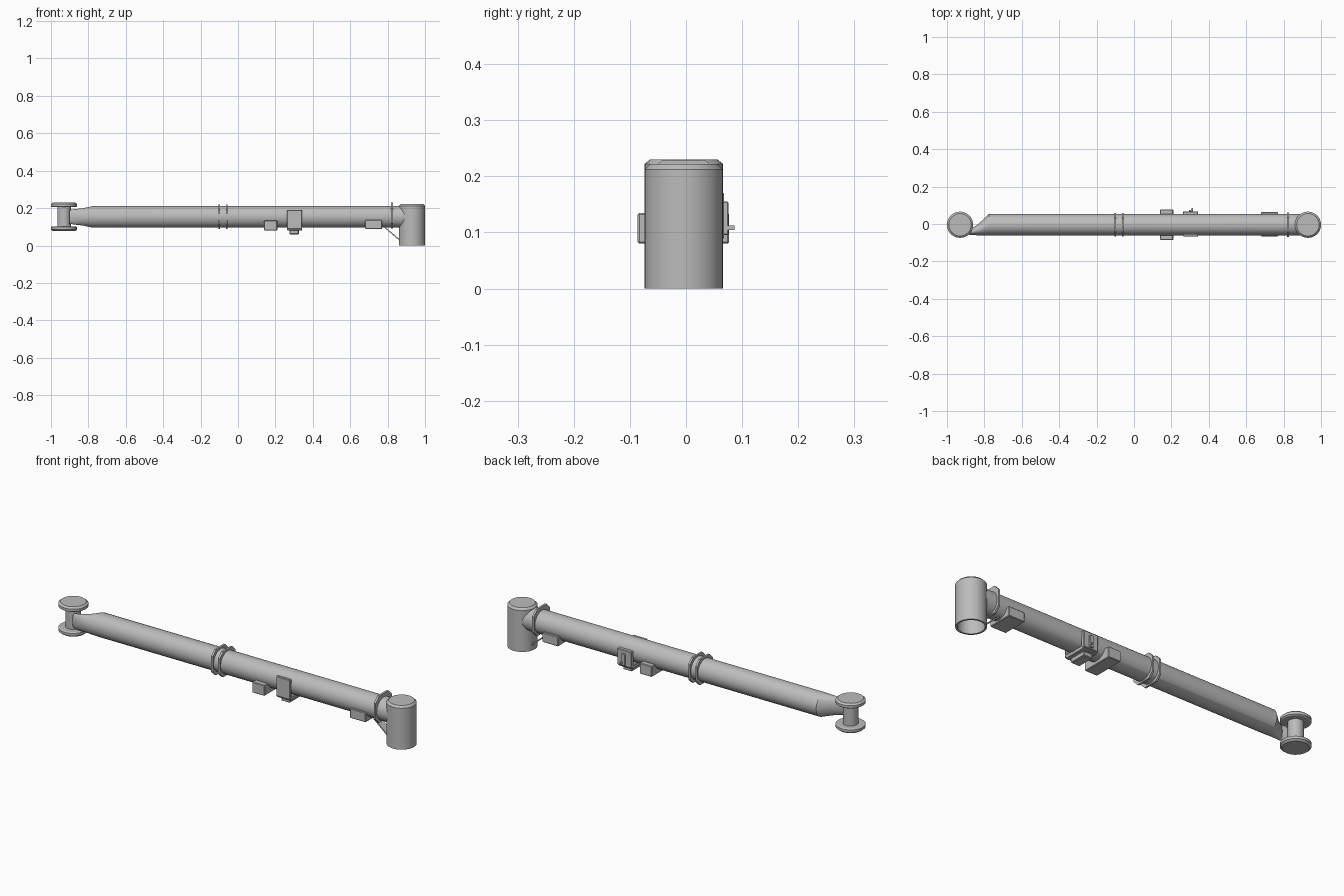
import bpy, bmesh, math
from mathutils import Vector

cube = bpy.data.objects.get("Cube")
if cube:
    bpy.data.objects.remove(cube, do_unlink=True)

steel = bpy.data.materials.new("steel grey")
steel.use_nodes = True
GREY = (0.5, 0.5, 0.5, 1)
steel.diffuse_color = GREY
steel.node_tree.nodes["Principled BSDF"].inputs["Base Color"].default_value = GREY

YC, ZC = -0.004, 0.153   # beam axis
R_BEAM, R_POST = 0.058, 0.07
X_POST = 0.93


def finish(name, bm, smooth=False):
    bmesh.ops.recalc_face_normals(bm, faces=bm.faces)
    mesh = bpy.data.meshes.new(name)
    bm.to_mesh(mesh)
    bm.free()
    mesh.materials.append(steel)
    obj = bpy.data.objects.new(name, mesh)
    bpy.context.collection.objects.link(obj)
    if smooth:
        bpy.ops.object.select_all(action='DESELECT')
        obj.select_set(True)
        bpy.context.view_layer.objects.active = obj
        bpy.ops.object.shade_smooth_by_angle(angle=math.radians(30))
    return obj


def skin(name, rings, smooth=True):
    """Join rings of points into a capped solid."""
    bm = bmesh.new()
    loops = [[bm.verts.new(p) for p in ring] for ring in rings]
    n = len(loops[0])
    for a, b in zip(loops, loops[1:]):
        for i in range(n):
            j = (i + 1) % n
            bm.faces.new((a[i], a[j], b[j], b[i]))
    bm.faces.new(loops[0])
    bm.faces.new(loops[-1])
    return finish(name, bm, smooth)


def turned(name, x, profile, n=40):
    """Solid of revolution about a vertical axis from (radius, z) pairs."""
    angles = [math.tau * i / n for i in range(n)]
    return skin(name, [[(x + r * math.cos(a), YC + r * math.sin(a), z)
                        for a in angles] for r, z in profile])


def box(name, x, y, z, bevel=0.003):
    bm = bmesh.new()
    bmesh.ops.create_cube(bm, size=1)
    for v in bm.verts:
        v.co = [lo + (hi - lo) * (c + 0.5) for c, (lo, hi) in zip(v.co, (x, y, z))]
    obj = finish(name, bm)
    if bevel:
        mod = obj.modifiers.new("edge", 'BEVEL')
        mod.width = bevel
        mod.segments = 1
    return obj


def oval(x, y0, y1, half_z, n=40):
    yc, ry = (y0 + y1) / 2, (y1 - y0) / 2
    return [(x, yc + ry * math.cos(math.tau * i / n),
             ZC + half_z * math.sin(math.tau * i / n)) for i in range(n)]


# Main beam: slanted, flattened tip on the right, saddle joint on the left
lo, hi = YC - R_BEAM, YC + R_BEAM
straight = oval(0, lo, hi, R_BEAM)
saddle = [(X_POST - math.sqrt(0.066 ** 2 - (y - YC) ** 2), y, z) for _, y, z in straight]
skin("main_beam", [oval(-0.90, -0.055, -0.022, 0.037),
                   oval(-0.875, -0.058, -0.03, 0.041),
                   oval(-0.83, -0.061, 0.002, 0.046),
                   oval(-0.775, lo, hi, R_BEAM),
                   oval(0.8, lo, hi, R_BEAM), saddle])

# Hollow post, open at the bottom
turned("hollow_post", X_POST, [(0.061, 0.19), (0.061, 0), (R_POST, 0),
                               (R_POST, 0.212), (0.06, 0.222)])

# Spool at the other end
turned("spool_axle", -0.93, [(0.036, 0.09), (0.036, 0.215)])
turned("spool_top_disc", -0.93, [(0.064, 0.205), (R_POST, 0.209), (R_POST, 0.222), (0.06, 0.23)])
turned("spool_bottom_disc", -0.93, [(0.06, 0.077), (R_POST, 0.085), (R_POST, 0.098), (0.064, 0.102)])


# Chamfered flange plates around the beam
def flange(name, x, thick, w, z0, z1, cut):
    corners = [(-w, z0 + cut), (-w + cut, z0), (w - cut, z0), (w, z0 + cut),
               (w, z1 - cut), (w - cut, z1), (-w + cut, z1), (-w, z1 - cut)]
    skin(name, [[(x + s * thick / 2, YC + y, z) for y, z in corners] for s in (-1, 1)], False)


for name, x in (("middle_flange_right", -0.10), ("middle_flange_left", -0.06)):
    flange(name, x, 0.01, 0.064, 0.089, 0.219, 0.026)
flange("end_flange", 0.824, 0.011, 0.066, 0.092, 0.229, 0.028)

# Blocks slung across the underside
box("cross_block", (0.14, 0.21), (-0.086, 0.077), (0.08, 0.135))
box("end_block", (0.68, 0.77), (-0.066, 0.064), (0.087, 0.136))

# Clamp: two side plates, a saddle underneath and a lower tab
box("clamp_front_plate", (0.262, 0.343), (-0.067, -0.052), (0.088, 0.19))
box("clamp_back_plate", (0.262, 0.343), (0.048, 0.068), (0.088, 0.172))
box("clamp_base", (0.262, 0.343), (-0.06, 0.06), (0.08, 0.1))
box("clamp_tab", (0.275, 0.325), (-0.045, 0.045), (0.06, 0.085))

# Latch on the back of the clamp
box("latch_bar", (0.294, 0.314), (0.066, 0.076), (0.095, 0.155), 0.002)
box("latch_pin", (0.308, 0.316), (0.07, 0.086), (0.104, 0.112), 0)

# Thin diagonal brace between beam and post
a, b = Vector((0.785, YC, 0.097)), Vector((0.866, YC, 0.028))
side = Vector((0, 1, 0))
across = (b - a).cross(side).normalized()
skin("diagonal_brace", [[p + 0.02 * s * side + 0.003 * t * across
                         for s, t in ((-1, -1), (1, -1), (1, 1), (-1, 1))]
                        for p in (a, b)], False)
